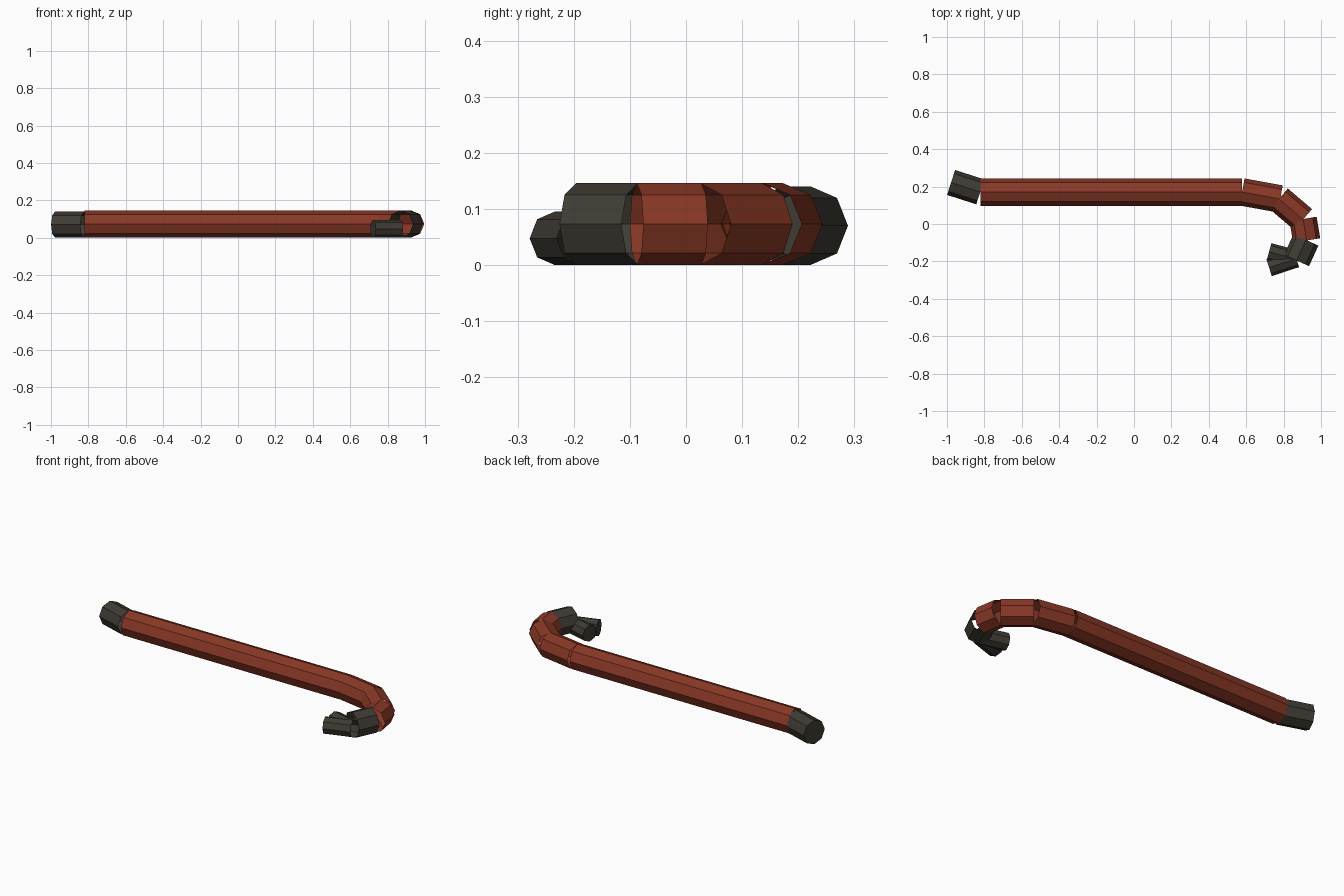
import bpy, bmesh, math
from mathutils import Vector

if "Cube" in bpy.data.objects:
    bpy.data.objects.remove(bpy.data.objects["Cube"])


def make_mat(name, col):
    m = bpy.data.materials.new(name)
    m.diffuse_color = (*col, 1.0)
    m.use_nodes = True
    m.node_tree.nodes["Principled BSDF"].inputs["Base Color"].default_value = m.diffuse_color
    return m


RED = make_mat("worn red paint", (0.25, 0.039, 0.019))
STEEL = make_mat("dark bare steel", (0.050, 0.044, 0.034))


def tube(name, start, end, z, radius, mat, cap_end=False):
    """Eight-sided open tube lying flat, one corner upward, optionally capped at its end."""
    a, b = Vector((*start, z)), Vector((*end, z))
    d = (b - a).normalized()
    up = Vector((0, 0, 1))
    side = up.cross(d)
    bm = bmesh.new()
    rings = []
    for p in (a, b):
        rings.append([bm.verts.new(p + radius * (math.cos(t) * side + math.sin(t) * up))
                      for t in (i * math.pi / 4 for i in range(8))])
    for i in range(8):
        j = (i + 1) % 8
        f = bm.faces.new((rings[0][i], rings[0][j], rings[1][j], rings[1][i]))
        f.normal_update()
        # keep every wall facing outward
        if f.normal.dot(f.calc_center_median() - (a + b) / 2) < 0:
            f.normal_flip()
    if cap_end:
        f = bm.faces.new(rings[1])
        f.normal_update()
        if f.normal.dot(d) < 0:
            f.normal_flip()
    me = bpy.data.meshes.new(name)
    bm.to_mesh(me)
    bm.free()
    me.materials.append(mat)
    ob = bpy.data.objects.new(name, me)
    bpy.context.collection.objects.link(ob)
    return ob


R, Z = 0.0735, 0.0735

# straight pry tip and long shaft
tube("pry_tip", (-0.822, 0.172), (-0.978, 0.222), 0.0705, 0.070, STEEL, True)
tube("shaft", (-0.82, 0.171), (0.577, 0.171), Z, R, RED)

# hooked neck
tube("neck_lower", (0.578, 0.171), (0.782, 0.134), Z, R, RED)
tube("neck_middle", (0.775, 0.134), (0.904, 0.024), Z, R, RED)
tube("neck_upper", (0.904, 0.027), (0.923, -0.088), Z, R, RED)

# bare steel hook and its two claws
tube("hook_head", (0.919, -0.085), (0.869, -0.195), Z, R, STEEL)
tube("claw_inner", (0.868, -0.188), (0.722, -0.149), 0.048, 0.048, STEEL, True)
tube("claw_outer", (0.868, -0.185), (0.722, -0.233), 0.048, 0.048, STEEL, True)
